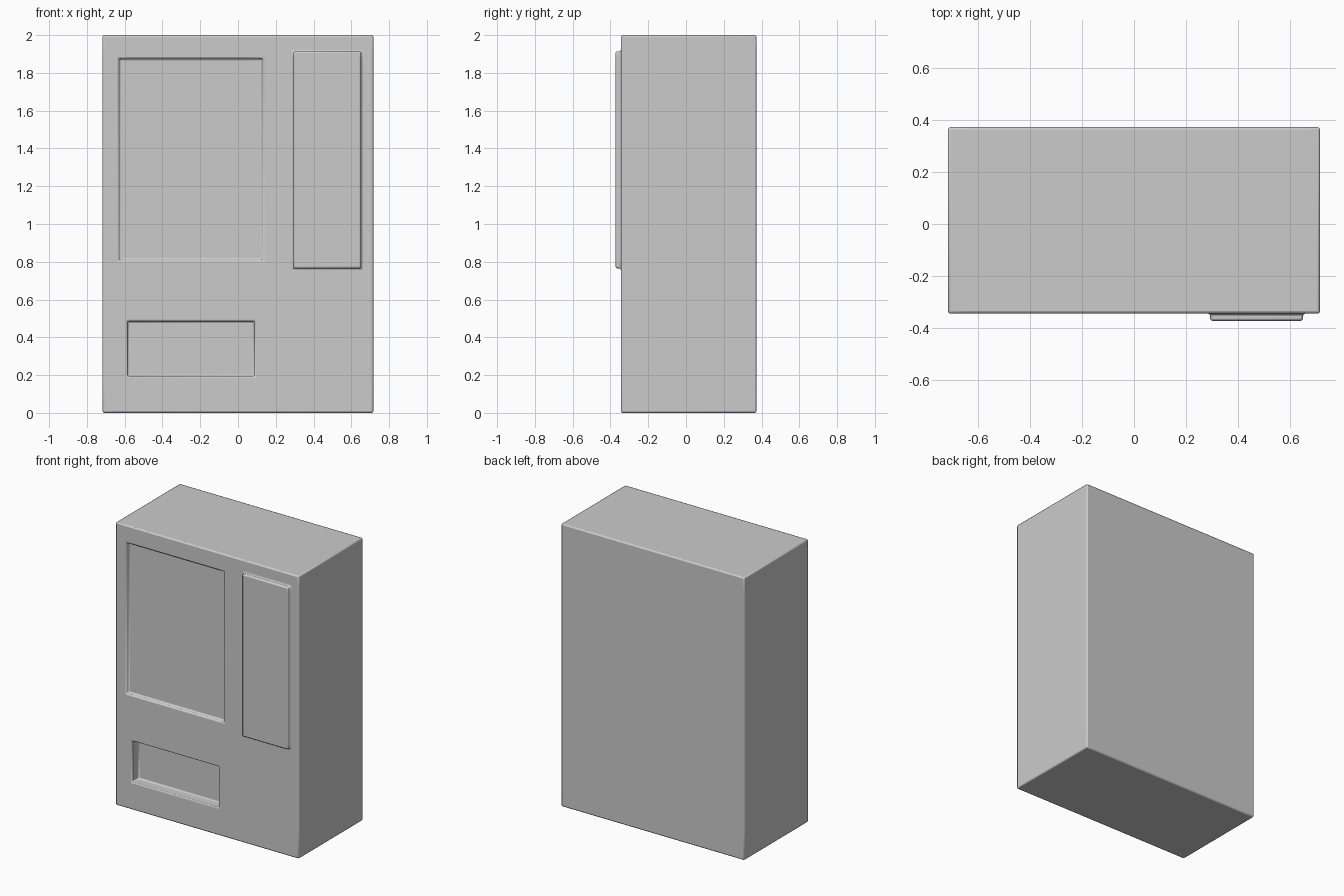
import bpy, bmesh

if "Cube" in bpy.data.objects:
    bpy.data.objects.remove(bpy.data.objects["Cube"])

FRONT, BACK = -0.345, 0.373
W, H = 0.717, 2.0
# front features: x0, x1, z0, z1, y of the feature face
features = [
    (-0.63, 0.13, 0.81, 1.875, FRONT + 0.025),    # display window recess
    (-0.585, 0.087, 0.195, 0.485, FRONT + 0.07),  # pickup slot recess
    (0.293, 0.652, 0.765, 1.913, -0.373),         # raised control panel
]

xs = sorted({-W, W, *(v for f in features for v in f[:2])})
zs = sorted({0.0, H, *(v for f in features for v in f[2:4])})


def level(i, k):
    """y of the front surface in a grid cell; outside cells drop to the back."""
    if not (0 <= i < len(xs) - 1 and 0 <= k < len(zs) - 1):
        return BACK
    cx, cz = (xs[i] + xs[i + 1]) / 2, (zs[k] + zs[k + 1]) / 2
    for x0, x1, z0, z1, y in features:
        if x0 < cx < x1 and z0 < cz < z1:
            return y
    return FRONT


bm = bmesh.new()


def quad(*pts):
    bm.faces.new([bm.verts.new(p) for p in pts])


# front and back skins
for i in range(len(xs) - 1):
    for k in range(len(zs) - 1):
        a, b, c, d = xs[i], xs[i + 1], zs[k], zs[k + 1]
        for y in (level(i, k), BACK):
            quad((a, y, c), (b, y, c), (b, y, d), (a, y, d))

# walls wherever neighbouring cells differ in depth
for i, x in enumerate(xs):
    for k in range(len(zs) - 1):
        p, q = level(i - 1, k), level(i, k)
        if p != q:
            quad((x, p, zs[k]), (x, q, zs[k]), (x, q, zs[k + 1]), (x, p, zs[k + 1]))
for k, z in enumerate(zs):
    for i in range(len(xs) - 1):
        p, q = level(i, k - 1), level(i, k)
        if p != q:
            quad((xs[i], p, z), (xs[i], q, z), (xs[i + 1], q, z), (xs[i + 1], p, z))

bmesh.ops.remove_doubles(bm, verts=bm.verts[:], dist=1e-5)
bmesh.ops.recalc_face_normals(bm, faces=bm.faces[:])

mesh = bpy.data.meshes.new("vending_cabinet")
bm.to_mesh(mesh)
bm.free()
cabinet = bpy.data.objects.new("vending_cabinet", mesh)
bpy.context.collection.objects.link(cabinet)

# small bevel on every hard edge
bevel = cabinet.modifiers.new("edge_bevel", "BEVEL")
bevel.width = 0.009
bevel.segments = 2
bevel.limit_method = 'ANGLE'
bevel.angle_limit = 0.6

bpy.context.view_layer.objects.active = cabinet
cabinet.select_set(True)
bpy.ops.object.shade_smooth_by_angle(angle=0.5)
